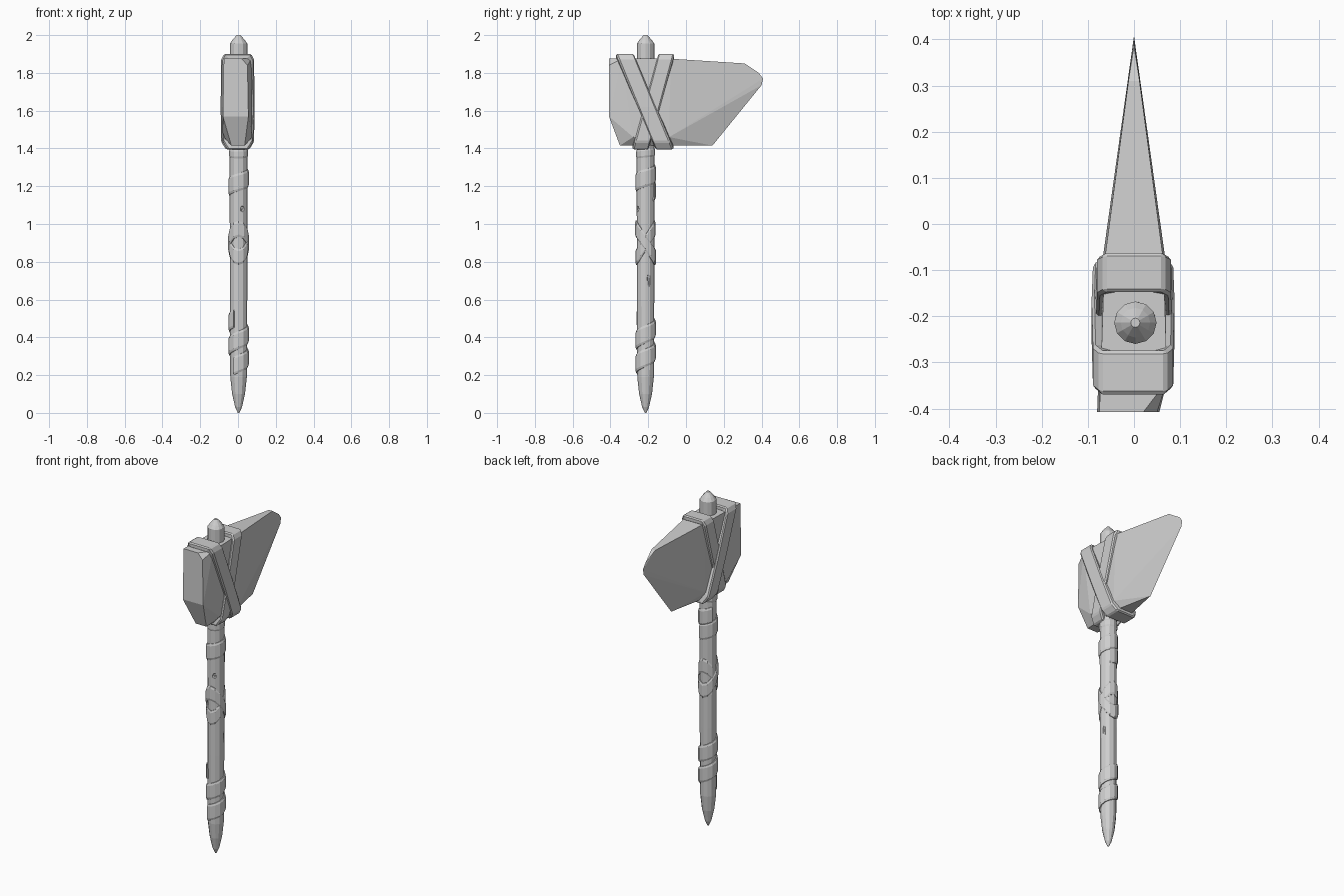
import bpy, bmesh, math
from mathutils import Vector

cube = bpy.data.objects.get("Cube")
if cube:
    bpy.data.objects.remove(cube)

SIDES = 12
AXIS = Vector((0.003, -0.214, 0))   # centre line of the handle

grey = bpy.data.materials.new("plain grey")
grey.use_nodes = True
grey.diffuse_color = (0.62, 0.62, 0.62, 1)
grey.node_tree.nodes["Principled BSDF"].inputs["Base Color"].default_value = grey.diffuse_color


def finish(name, bm):
    bmesh.ops.recalc_face_normals(bm, faces=bm.faces[:])
    mesh = bpy.data.meshes.new(name)
    bm.to_mesh(mesh)
    bm.free()
    mesh.materials.append(grey)
    obj = bpy.data.objects.new(name, mesh)
    bpy.context.collection.objects.link(obj)
    return obj


def skin(name, rings, closed, cap):
    """Join rings of points into a surface; closed joins the last ring to the first."""
    bm = bmesh.new()
    loops = [[bm.verts.new(p) for p in ring] for ring in rings]
    pairs = list(zip(loops, loops[1:]))
    if closed:
        pairs.append((loops[-1], loops[0]))
    for a, b in pairs:
        n = len(a)
        for i in range(n):
            j = (i + 1) % n
            bm.faces.new((a[i], a[j], b[j], b[i]))
    if cap:
        bm.faces.new(loops[0])
        bm.faces.new(loops[-1])
    return finish(name, bm)


def around(angle, radius, z):
    return AXIS + Vector((radius * math.cos(angle), radius * math.sin(angle), z))


def bevel(obj, width):
    mod = obj.modifiers.new("bevel", 'BEVEL')
    mod.width = width
    mod.segments = 1
    mod.limit_method = 'ANGLE'


# Wooden handle, pointed at both ends
profile = [(0.004, 0), (0.018, 0.03), (0.034, 0.1), (0.044, 0.19), (0.046, 0.6),
           (0.047, 1.2), (0.046, 1.9), (0.046, 1.955), (0.032, 1.975), (0.01, 2)]
handle = skin("handle", [[around(math.tau * i / SIDES, r, z) for i in range(SIDES)]
                         for r, z in profile], False, True)


# Carved notches in the wood
def notch(angle, z, width, height):
    bm = bmesh.new()
    bmesh.ops.create_icosphere(bm, subdivisions=1, radius=1)
    for v in bm.verts:
        v.co = Vector((v.co.x * width, v.co.y * width, v.co.z * height)) + around(angle, 0.05, z)
    cutter = finish("notch_cutter", bm)
    cutter.hide_render = True
    mod = handle.modifiers.new("notch", 'BOOLEAN')
    mod.operation = 'DIFFERENCE'
    mod.object = cutter
    bpy.context.view_layer.objects.active = handle
    bpy.ops.object.modifier_apply(modifier=mod.name)
    bpy.data.objects.remove(cutter)


notch(math.radians(20), 0.7, 0.012, 0.05)
notch(math.radians(-65), 1.08, 0.014, 0.02)


# Leather wraps: helical strips, or tilted rings when they do not climb
def wrap(name, start, turns, z0, z1, width, tilt=0.0, radius=0.054):
    ring = z0 == z1
    steps = round(turns * SIDES)
    sections = []
    for i in range(steps if ring else steps + 1):
        a = math.radians(start) + math.tau * i / SIDES
        z = z0 + (z1 - z0) * i / steps + tilt * math.sin(a)
        h = width / 2
        sections.append([around(a, 0.036, z - h), around(a, radius - 0.004, z - h),
                         around(a, radius, z - h + 0.012), around(a, radius, z + h - 0.012),
                         around(a, radius - 0.004, z + h), around(a, 0.036, z + h)])
    return skin(name, sections, ring, not ring)


wrap("lower_wrap", -120, 2, 0.25, 0.5, 0.095)
wrap("middle_wrap_falling", 0, 1, 0.9, 0.9, 0.085, -0.075, 0.056)
wrap("middle_wrap_rising", 0, 1, 0.9, 0.9, 0.085, 0.075, 0.053)
wrap("upper_wrap", 60, 1.25, 1.17, 1.28, 0.095)
wrap("collar_wrap", 0, 1, 1.375, 1.375, 0.05, 0.005, 0.05)

# Wedge-shaped stone head: hull over the blunt front, the cheeks and the cutting edge
blunt = [(-0.075, -0.408, 1.875), (0.02, -0.408, 1.875), (0.05, -0.408, 1.84),
         (-0.08, -0.408, 1.57), (0.055, -0.408, 1.57)]
cheeks = [(0.035, -0.35, 1.415), (0.072, -0.34, 1.875), (0.075, -0.28, 1.46),
          (0.064, -0.08, 1.875), (0.07, -0.09, 1.46), (0.04, -0.06, 1.415),
          (0.012, 0.31, 1.85)]
edge = [(0, 0.385, 1.8), (0, 0.408, 1.77), (0, 0.4, 1.735), (0, 0.14, 1.415)]
bm = bmesh.new()
for p in blunt + cheeks + [(-x, y, z) for x, y, z in cheeks] + edge:
    bm.verts.new(p)
bmesh.ops.convex_hull(bm, input=bm.verts[:])
bmesh.ops.delete(bm, geom=[v for v in bm.verts if not v.link_faces], context='VERTS')
bmesh.ops.dissolve_limit(bm, angle_limit=math.radians(2), verts=bm.verts[:], edges=bm.edges[:])
finish("stone_head", bm)


# Two slanted straps that cross on both cheeks of the head
def strap(name, y_top, y_bottom, width, half, shift):
    z_top, z_bottom = 1.9, 1.395
    right = [(half - 0.015, z_top), (half, z_top - 0.03), (half + 0.003, 1.62),
             (half, z_bottom + 0.04), (half - 0.025, z_bottom)]
    outline = right + [(-x, z) for x, z in reversed(right)]
    mid = (z_top + z_bottom) / 2

    def point(x, z, side, inset):
        y = y_bottom + (y_top - y_bottom) * (z - z_bottom) / (z_top - z_bottom)
        x -= math.copysign(inset, x)
        z -= math.copysign(inset, z - mid) if abs(z - mid) > 0.1 else 0
        return (x + shift, y + side * width / 2, z)

    corners = [(-1, 0.03), (-1, 0), (1, 0), (1, 0.03)]
    obj = skin(name, [[point(x, z, s, inset) for s, inset in corners] for x, z in outline],
               True, False)
    bevel(obj, 0.007)


strap("front_strap", -0.322, -0.115, 0.095, 0.087, -0.002)
strap("back_strap", -0.105, -0.24, 0.085, 0.08, 0.0)
